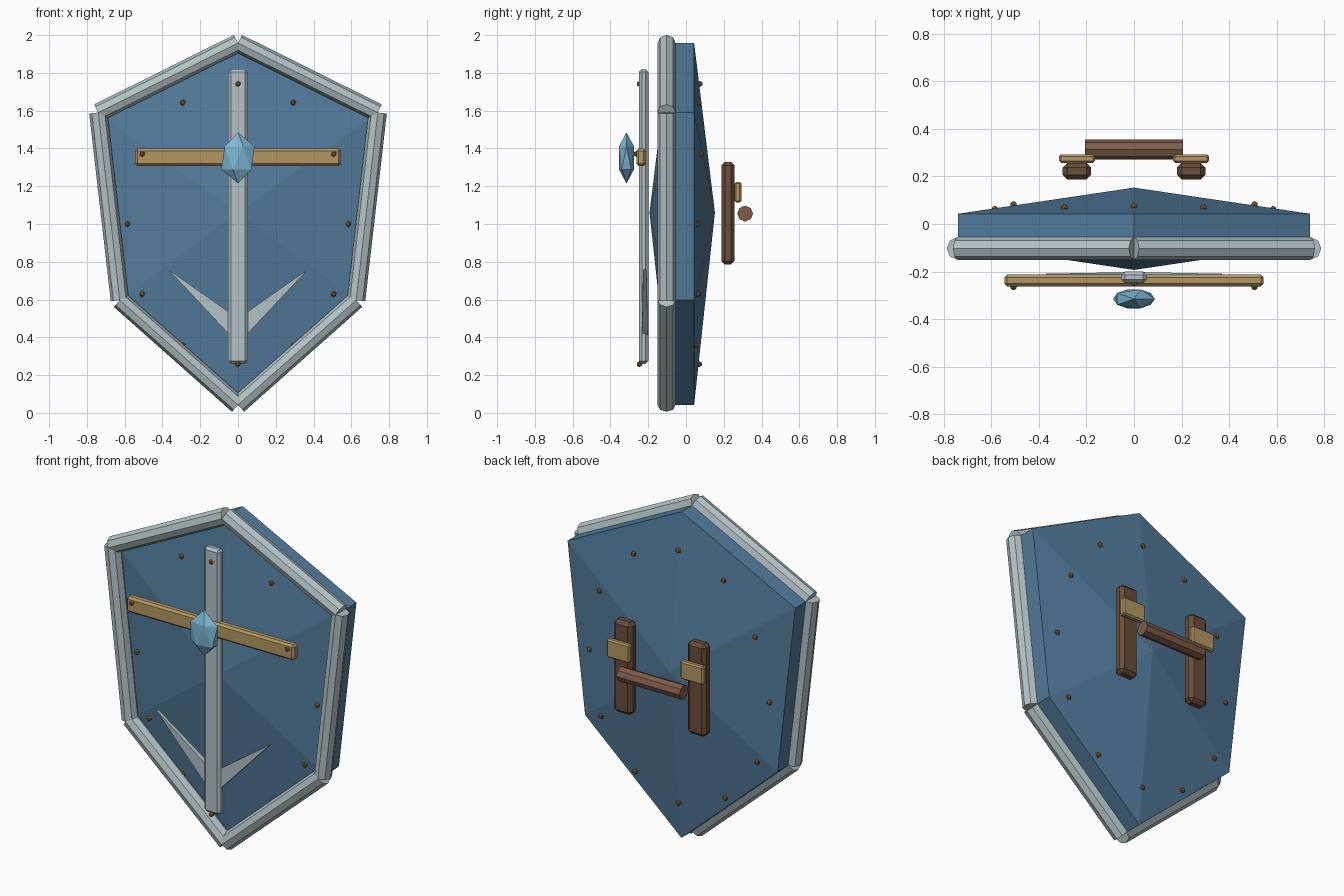
import bpy, bmesh, math
from mathutils import Vector, Matrix

if "Cube" in bpy.data.objects:
    bpy.data.objects.remove(bpy.data.objects["Cube"])


def material(name, r, g, b):
    m = bpy.data.materials.new(name)
    lin = [((c / 255 + 0.055) / 1.055) ** 2.4 for c in (r, g, b)]
    m.diffuse_color = (*lin, 1)
    m.use_nodes = True
    m.node_tree.nodes["Principled BSDF"].inputs["Base Color"].default_value = m.diffuse_color
    return m


BLUE = material("shield blue", 84, 124, 157)
STEEL = material("steel", 179, 194, 198)
GOLD = material("pale gold", 180, 151, 98)
BRONZE = material("bronze", 150, 106, 55)
LEATHER = material("dark leather", 106, 78, 58)
WOOD = material("grip wood", 126, 93, 74)
GEM = material("gem blue", 124, 182, 212)


def finish(bm, name, mat):
    bmesh.ops.recalc_face_normals(bm, faces=bm.faces)
    me = bpy.data.meshes.new(name)
    bm.to_mesh(me)
    bm.free()
    me.materials.append(mat)
    ob = bpy.data.objects.new(name, me)
    bpy.context.collection.objects.link(ob)
    return ob


def box(name, center, size, bevel, mat):
    bm = bmesh.new()
    bmesh.ops.create_cube(bm, size=1)
    bmesh.ops.scale(bm, vec=size, verts=bm.verts)
    bmesh.ops.bevel(bm, geom=bm.edges[:], offset=bevel, segments=1, affect='EDGES')
    bmesh.ops.translate(bm, vec=center, verts=bm.verts)
    return finish(bm, name, mat)


def rod(name, p, q, r, mat):
    """Eight-sided rod from p to q, with one corner facing the front."""
    p, q = Vector(p), Vector(q)
    u = Vector((0, 1, 0))
    w = (q - p).normalized().cross(u)
    bm = bmesh.new()
    rings = []
    for c in (p, q):
        rings.append([bm.verts.new(c + r * (u * math.cos(a) + w * math.sin(a)))
                      for a in (i * math.pi / 4 for i in range(8))])
    for i in range(8):
        j = (i + 1) % 8
        bm.faces.new((rings[0][i], rings[0][j], rings[1][j], rings[1][i]))
    bm.faces.new(rings[0])
    bm.faces.new(rings[1])
    return finish(bm, name, mat)


# Shield body: six-sided slab with a shallow peak on both faces
HEX = [(0, 1.958), (0.74, 1.59), (0.626, 0.597), (0, 0.042), (-0.626, 0.597), (-0.74, 1.59)]
PEAK_Z = 1.06
FRONT, BACK, DEPTH = -0.083, 0.043, 0.11

bm = bmesh.new()
front = [bm.verts.new((x, FRONT, z)) for x, z in HEX]
back = [bm.verts.new((x, BACK, z)) for x, z in HEX]
front_peak = bm.verts.new((0, FRONT - DEPTH, PEAK_Z))
back_peak = bm.verts.new((0, BACK + DEPTH, PEAK_Z))
for i in range(6):
    j = (i + 1) % 6
    bm.faces.new((front[i], front[j], back[j], back[i]))
    bm.faces.new((front[j], front[i], front_peak))
    bm.faces.new((back[i], back[j], back_peak))
finish(bm, "shield_body", BLUE)

# Frame rods along each edge
for i in range(6):
    (x1, z1), (x2, z2) = HEX[i], HEX[(i + 1) % 6]
    rod(f"frame_rod_{i + 1}", (x1, -0.103, z1), (x2, -0.103, z2), 0.048, STEEL)

# Emblem: upright bar, crossbar and two barbs
box("emblem_upright", (0, -0.224, 1.04), (0.105, 0.05, 1.56), 0.015, STEEL)
box("emblem_crossbar", (0, -0.238, 1.353), (1.09, 0.05, 0.092), 0.012, GOLD)
for side, label in ((-1, "left"), (1, "right")):
    bm = bmesh.new()
    tri = [(0.37, 0.76, 0.009), (0.0, 0.50, 0.016), (0.0, 0.365, 0.016)]
    a = [bm.verts.new((side * x, -0.218 - t, z)) for x, z, t in tri]
    b = [bm.verts.new((side * x, -0.218 + t, z)) for x, z, t in tri]
    bm.faces.new(a)
    bm.faces.new(b)
    for i in range(3):
        j = (i + 1) % 3
        bm.faces.new((a[i], a[j], b[j], b[i]))
    finish(bm, f"emblem_barb_{label}", STEEL)

# Faceted gem
bm = bmesh.new()
bmesh.ops.create_icosphere(bm, subdivisions=1, radius=1)
bmesh.ops.scale(bm, vec=(0.098, 0.047, 0.135), verts=bm.verts)
bmesh.ops.translate(bm, vec=(0, -0.315, 1.35), verts=bm.verts)
finish(bm, "gem", GEM)


def rim_fraction(x, z):
    """0 at the peak, 1 on the shield outline."""
    best = 0
    for i in range(6):
        a = Vector(HEX[i]) - Vector((0, PEAK_Z))
        b = Vector(HEX[(i + 1) % 6]) - Vector((0, PEAK_Z))
        n = Vector((a.y - b.y, b.x - a.x))
        best = max(best, n.dot(Vector((x, z - PEAK_Z))) / n.dot(a))
    return best


# Rivets: a ring of twelve on each face
for label in ("front", "back"):
    bm = bmesh.new()
    for i in range(12):
        a = i * math.pi / 6
        x, z = 0.585 * math.sin(a), 1.0 + 0.742 * math.cos(a)
        rise = DEPTH * (1 - rim_fraction(x, z))
        y = BACK + rise + 0.004
        if label == "front":
            y = FRONT - rise - 0.004
            if i in (0, 6):
                y = -0.247
            elif i in (2, 10):
                y = -0.263
        bmesh.ops.create_icosphere(bm, subdivisions=1, radius=0.016,
                                   matrix=Matrix.Translation((x, y, z)))
    finish(bm, f"rivets_{label}", BRONZE)

# Arm straps, clips and hand grip on the back
for side, label in ((-1, "left"), (1, "right")):
    box(f"strap_{label}", (side * 0.24, 0.222, 1.057), (0.12, 0.07, 0.545), 0.02, LEATHER)
    box(f"strap_clip_{label}", (side * 0.24, 0.275, 1.168), (0.15, 0.035, 0.107), 0.008, GOLD)
rod("hand_grip", (-0.205, 0.313, 1.055), (0.205, 0.313, 1.055), 0.042, WOOD)
